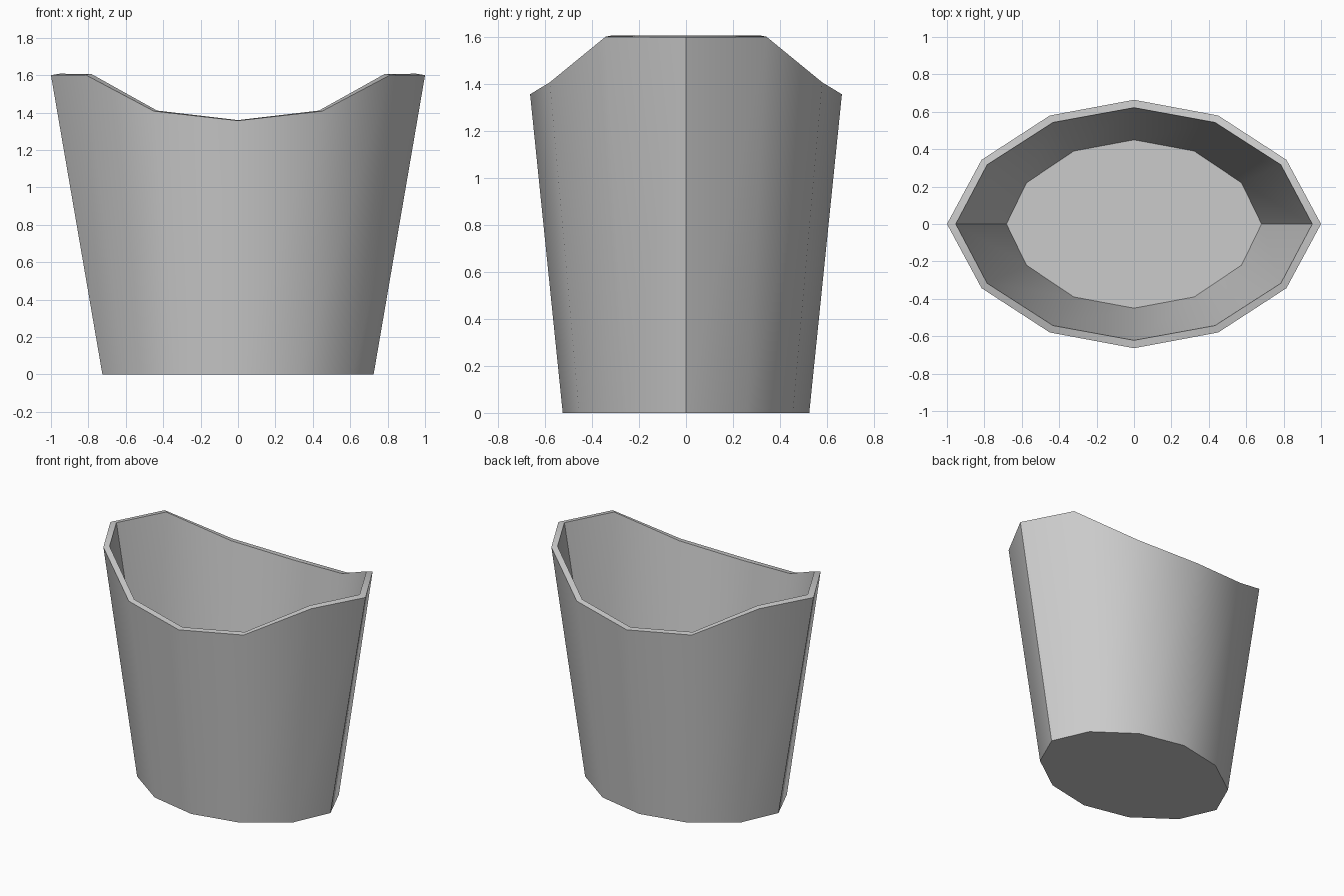
import bpy, bmesh, math

if "Cube" in bpy.data.objects:
    bpy.data.objects.remove(bpy.data.objects["Cube"])

# Quarter outlines (from the x axis to the y axis)
OUTER_TOP = [(1.0, 0, 1.60), (0.815, 0.343, 1.602), (0.45, 0.58, 1.408), (0, 0.664, 1.357)]
INNER_TOP = [(0.953, 0, 1.608), (0.785, 0.317, 1.607), (0.433, 0.543, 1.411), (0, 0.622, 1.36)]
OUTER_BASE = [(0.725, 0, 0), (0.61, 0.258, 0), (0.335, 0.455, 0), (0, 0.525, 0)]
INNER_BASE = [(0.682, 0, 0.045), (0.575, 0.22, 0.045), (0.322, 0.39, 0.045), (0, 0.45, 0.045)]


def ring(bm, quarter):
    """Mirror a quarter outline into a closed 12-point ring."""
    half = quarter + [(-x, y, z) for x, y, z in quarter[-2::-1]]
    full = half + [(x, -y, z) for x, y, z in half[-2:0:-1]]
    return [bm.verts.new(p) for p in full]


def bridge(bm, a, b):
    n = len(a)
    for i in range(n):
        j = (i + 1) % n
        bm.faces.new((a[i], a[j], b[j], b[i]))


# Tapered bucket: outer wall, rim, inner wall, floor and underside
bm = bmesh.new()
rings = [ring(bm, q) for q in (OUTER_BASE, OUTER_TOP, INNER_TOP, INNER_BASE)]
for lower, upper in zip(rings, rings[1:]):
    bridge(bm, lower, upper)
bm.faces.new(rings[0][::-1])
bm.faces.new(rings[-1])
bmesh.ops.recalc_face_normals(bm, faces=bm.faces[:])

mesh = bpy.data.meshes.new("bucket")
bm.to_mesh(mesh)
bm.free()
bucket = bpy.data.objects.new("bucket", mesh)
bpy.context.collection.objects.link(bucket)

# Smooth walls with a crisp rim and end creases
bpy.context.view_layer.objects.active = bucket
bucket.select_set(True)
bpy.ops.object.shade_smooth_by_angle(angle=math.radians(40))
